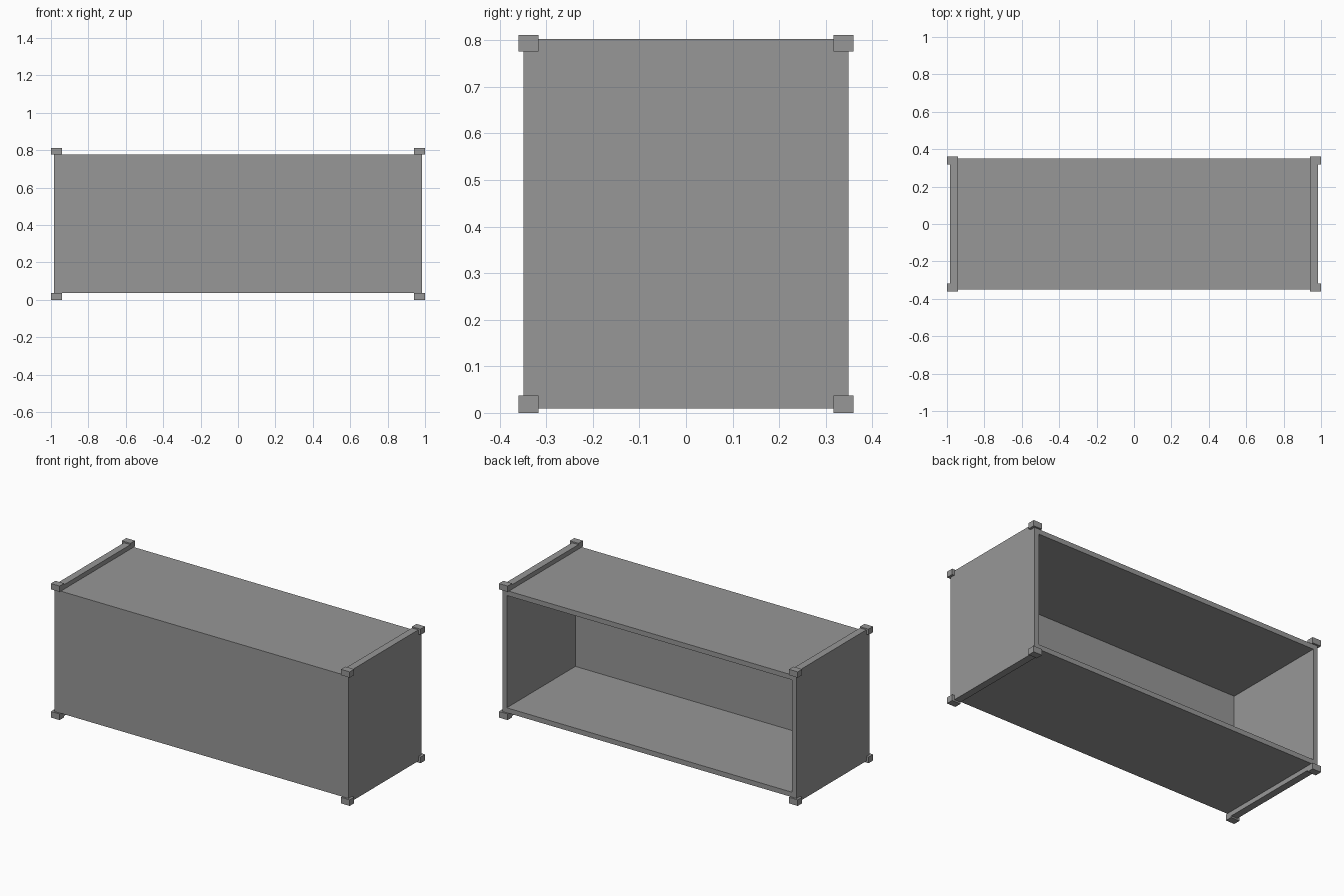
import bpy
import bmesh
from mathutils import Vector

cube = bpy.data.objects.get("Cube")
if cube:
    bpy.data.objects.remove(cube, do_unlink=True)

# Single flat colour
COLOUR = (0.31, 0.31, 0.31, 1)
grey = bpy.data.materials.new("plain grey")
grey.use_nodes = True
grey.diffuse_color = COLOUR
grey.node_tree.nodes["Principled BSDF"].inputs["Base Color"].default_value = COLOUR


def make_box(name, low, high, open_back=0):
    """Box between two corners; open_back hollows it from +y leaving that wall thickness."""
    low, high = Vector(low), Vector(high)
    bm = bmesh.new()
    bmesh.ops.create_cube(bm, size=1)
    bmesh.ops.scale(bm, vec=high - low, verts=bm.verts)
    bmesh.ops.translate(bm, vec=(low + high) / 2, verts=bm.verts)
    if open_back:
        back = max(bm.faces, key=lambda f: f.calc_center_median().y)
        bmesh.ops.inset_region(bm, faces=[back], thickness=open_back)
        pushed = bmesh.ops.extrude_discrete_faces(bm, faces=[back])["faces"][0]
        depth = high.y - low.y - open_back
        bmesh.ops.translate(bm, vec=(0, -depth, 0), verts=pushed.verts)
    mesh = bpy.data.meshes.new(name)
    bm.to_mesh(mesh)
    bm.free()
    mesh.materials.append(grey)
    obj = bpy.data.objects.new(name, mesh)
    bpy.context.collection.objects.link(obj)


def span(sign, inner, outer):
    return sorted((sign * inner, sign * outer))


# Body: hollow shell open at the back
BOTTOM, TOP = 0.037, 0.776
make_box("container_shell", (-0.985, -0.349, BOTTOM), (0.985, 0.349, TOP), open_back=0.042)

# Cross rails and corner blocks at each end, above and below the shell
levels = {
    "bottom": ((0.009, BOTTOM), (0, BOTTOM)),
    "top": ((TOP, 0.803), (TOP, 0.811)),
}
for level, (rail_z, block_z) in levels.items():
    for end, sx in (("left", 1), ("right", -1)):
        x0, x1 = span(sx, 0.942, 0.985)
        make_box(f"{level}_{end}_rail", (x0, -0.317, rail_z[0]), (x1, 0.317, rail_z[1]))
        x0, x1 = span(sx, 0.942, 1)
        for side, sy in (("front", -1), ("back", 1)):
            y0, y1 = span(sy, 0.317, 0.36)
            make_box(f"{level}_{end}_{side}_corner_block",
                     (x0, y0, block_z[0]), (x1, y1, block_z[1]))
